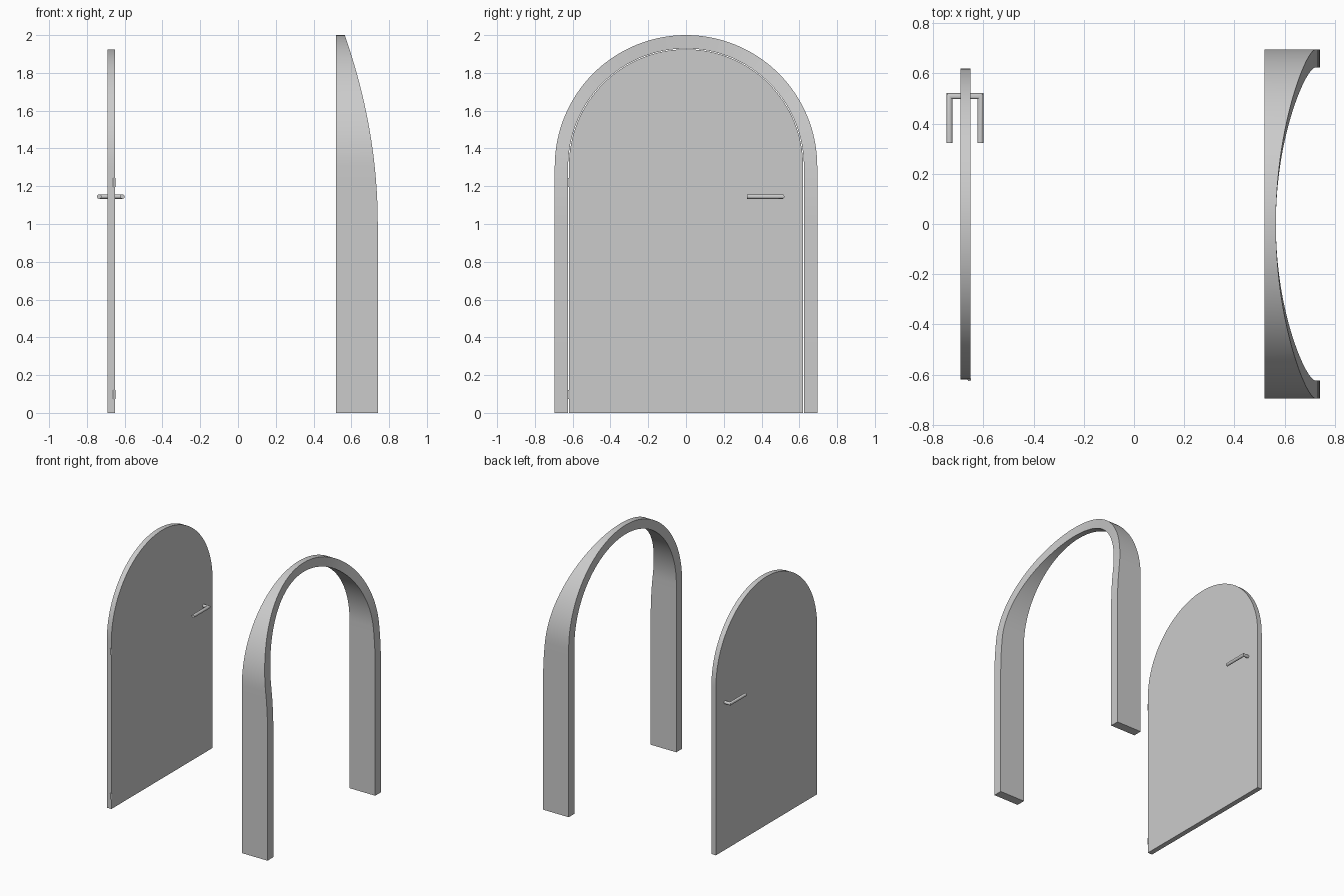
import bpy, bmesh
from math import sin, cos, pi, radians
from mathutils import Vector

if "Cube" in bpy.data.objects:
    bpy.data.objects.remove(bpy.data.objects["Cube"])

SPRING = 1.305          # height where the arch starts
SEG = 64


def finish(name, bm, angle=30):
    bmesh.ops.recalc_face_normals(bm, faces=bm.faces)
    me = bpy.data.meshes.new(name)
    bm.to_mesh(me)
    bm.free()
    ob = bpy.data.objects.new(name, me)
    bpy.context.collection.objects.link(ob)
    bpy.ops.object.select_all(action='DESELECT')
    bpy.context.view_layer.objects.active = ob
    ob.select_set(True)
    bpy.ops.object.shade_smooth_by_angle(angle=radians(angle))
    return ob


def loft(bm, rings):
    # Skin a list of closed point rings and cap both ends
    rows = [[bm.verts.new(p) for p in r] for r in rings]
    n = len(rows[0])
    for a, b in zip(rows, rows[1:]):
        for i in range(n):
            bm.faces.new((a[i], a[(i + 1) % n], b[(i + 1) % n], b[i]))
    bm.faces.new(rows[0])
    bm.faces.new(rows[-1])


def arch(radius, jamb=(0.0,)):
    # Points up one jamb, over the half circle and down the other
    left = [(-radius, z) for z in jamb]
    arc = [(-radius * cos(pi * i / SEG), SPRING + radius * sin(pi * i / SEG))
           for i in range(SEG + 1)]
    return left + arc + [(-y, z) for y, z in reversed(left)]


# Arched frame: the front edge sweeps back towards the crown
jamb = (0, 1.0, 1.06, 1.12, 1.18, 1.24)
rings = []
for (yo, zo), (yi, zi) in zip(arch(0.695, jamb), arch(0.624, jamb)):
    xf = 0.74 - 0.175 * max(0, zo - 1.0) ** 2
    rings.append([(0.52, yo, zo), (xf, yo, zo), (xf, yi, zi), (0.52, yi, zi)])
bm = bmesh.new()
loft(bm, rings)
finish("door_frame", bm)

# Door leaf
bm = bmesh.new()
loft(bm, [[(x, y, z) for y, z in arch(0.62)] for x in (-0.691, -0.652)])
finish("door_leaf", bm)

# Lever handles on both sides joined by a spindle, mitred corners
r, zc = 0.012, 1.145
path = [((-0.735, 0.322), (-1, 0)), ((-0.735, 0.509), (-1, 1)),
        ((-0.612, 0.509), (1, 1)), ((-0.612, 0.322), (1, 0))]
bm = bmesh.new()
loft(bm, [[(x + r * mx * cos(a), y + r * my * cos(a), zc + r * sin(a))
           for a in (2 * pi * k / 16 for k in range(16))]
          for (x, y), (mx, my) in path])
finish("door_handle", bm)

# Hinge barrels
for name, z0 in (("lower_hinge", 0.073), ("upper_hinge", 1.196)):
    bm = bmesh.new()
    loft(bm, [[Vector((-0.656 + 0.007 * cos(a), -0.619 + 0.007 * sin(a), z))
               for a in (2 * pi * k / 16 for k in range(16))]
              for z in (z0, z0 + 0.048)])
    finish(name, bm)
